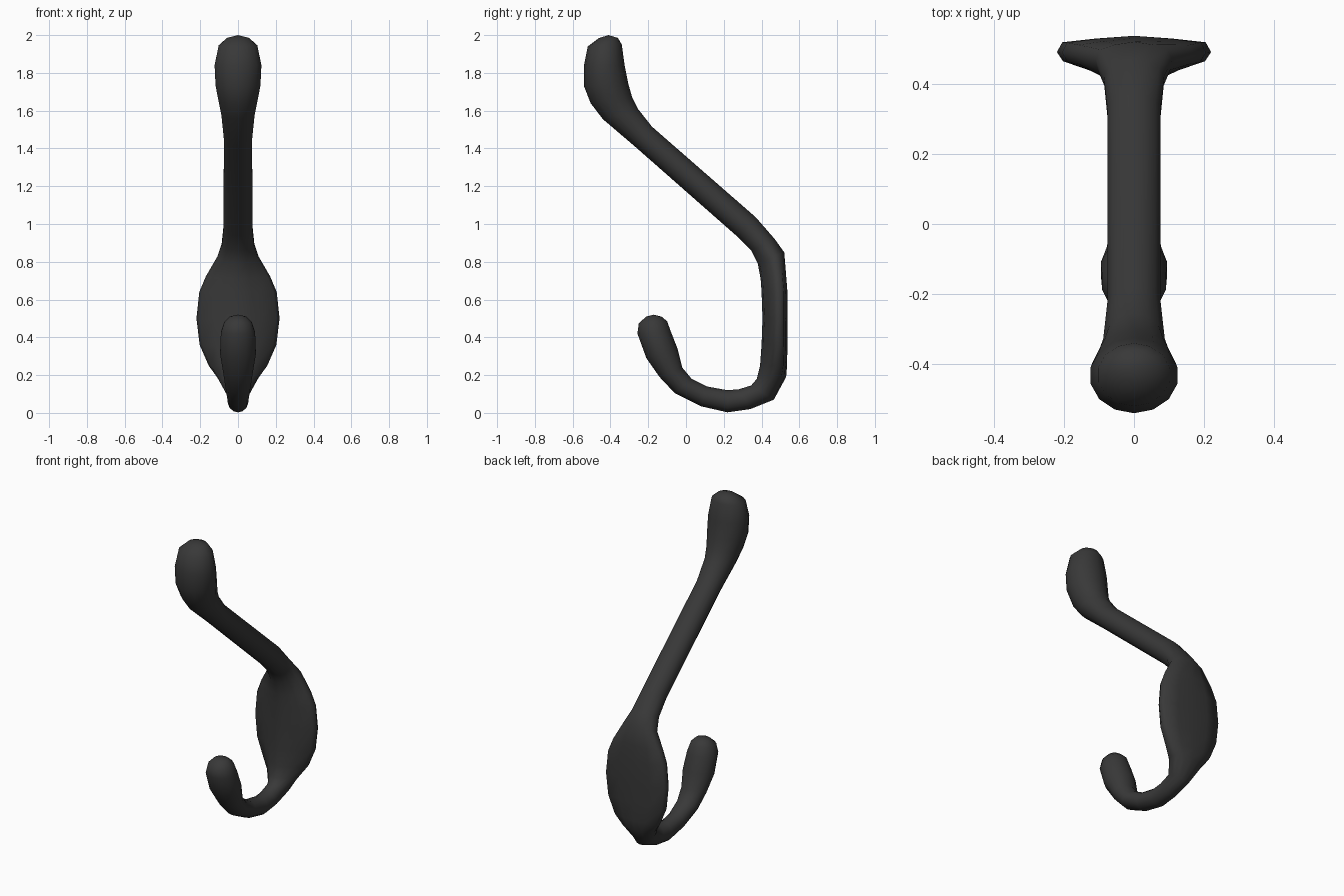
import bpy, bmesh, math
from mathutils import Vector

cube = bpy.data.objects.get("Cube")
if cube:
    bpy.data.objects.remove(cube)

metal = bpy.data.materials.new("dark_metal")
metal.use_nodes = True
colour = (0.04, 0.04, 0.04, 1)
metal.diffuse_color = colour
metal.node_tree.nodes["Principled BSDF"].inputs["Base Color"].default_value = colour

# Half cross-section of the back plate: (width, depth), from back to front
PLATE = [(0, 1), (.5, .88), (.93, .72), (1, .3), (.92, -.1), (.58, -.48), (.34, -.85), (0, -1)]
HALF = len(PLATE) - 1


def section(inner, outer, width, flat):
    """Ring between two side points; flat blends an ellipse into the plate."""
    a, b = Vector((0, *inner)), Vector((0, *outer))
    mid, arm = (a + b) / 2, (b - a) / 2
    ring = []
    for i in range(2 * HALF):
        k, side = (i, 1) if i <= HALF else (2 * HALF - i, -1)
        t = math.pi * k / HALF
        u = (1 - flat) * math.sin(t) + flat * PLATE[k][0]
        v = (1 - flat) * math.cos(t) + flat * PLATE[k][1]
        ring.append(mid + arm * v + Vector((side * width * u, 0, 0)))
    return ring


def loft(name, start, rows, end):
    bm = bmesh.new()
    rings = [[bm.verts.new(p) for p in section(*row)] for row in rows]
    n = 2 * HALF
    for r, s in zip(rings, rings[1:]):
        for i in range(n):
            j = (i + 1) % n
            bm.faces.new((r[i], r[j], s[j], s[i]))
    for tip, ring in ((start, rings[0]), (end, rings[-1])):
        pole = bm.verts.new((0, *tip))
        for i in range(n):
            bm.faces.new((pole, ring[i], ring[(i + 1) % n]))
    bmesh.ops.recalc_face_normals(bm, faces=bm.faces)
    for f in bm.faces:
        f.smooth = True
    mesh = bpy.data.meshes.new(name)
    bm.to_mesh(mesh)
    bm.free()
    mesh.materials.append(metal)
    ob = bpy.data.objects.new(name, mesh)
    bpy.context.collection.objects.link(ob)
    return ob


# Upper knob and long arm
knob_and_arm = [
    ((-.46, 1.985), (-.36, 1.985), .06, 0),
    ((-.52, 1.94), (-.34, 1.95), .105, 0),
    ((-.54, 1.84), (-.325, 1.84), .127, 0),
    ((-.54, 1.73), (-.305, 1.74), .122, 0),
    ((-.505, 1.64), (-.285, 1.67), .106, 0),
    ((-.44, 1.555), (-.255, 1.61), .09, 0),
    ((-.27, 1.41), (-.18, 1.515), .077, 0),
    ((.27, .935), (.37, 1.035), .078, 0),
]
# Leaf-shaped wall plate
plate = [
    ((.345, .86), (.47, .92), .088, .2),
    ((.38, .79), (.52, .85), .11, .6),
    ((.395, .71), (.53, .73), .17, 1),
    ((.40, .64), (.537, .64), .205, 1),
    ((.405, .5), (.537, .5), .22, 1),
    ((.40, .36), (.537, .36), .203, 1),
    ((.392, .25), (.535, .25), .155, 1),
    ((.375, .18), (.53, .19), .11, .6),
]
# Lower hook with its small knob
hook = [
    ((.345, .145), (.465, .07), .062, .1),
    ((.28, .125), (.34, .02), .056, 0),
    ((.22, .12), (.22, .003), .055, 0),
    ((.11, .14), (.08, .035), .058, 0),
    ((.03, .18), (-.06, .105), .068, 0),
    ((-.02, .24), (-.14, .19), .08, 0),
    ((-.045, .34), (-.21, .29), .097, 0),
    ((-.08, .43), (-.257, .42), .093, 0),
    ((-.10, .485), (-.25, .475), .075, 0),
    ((-.13, .51), (-.21, .51), .045, 0),
]
loft("coat_hook", (-.41, 2), knob_and_arm + plate + hook, (-.17, .52))
